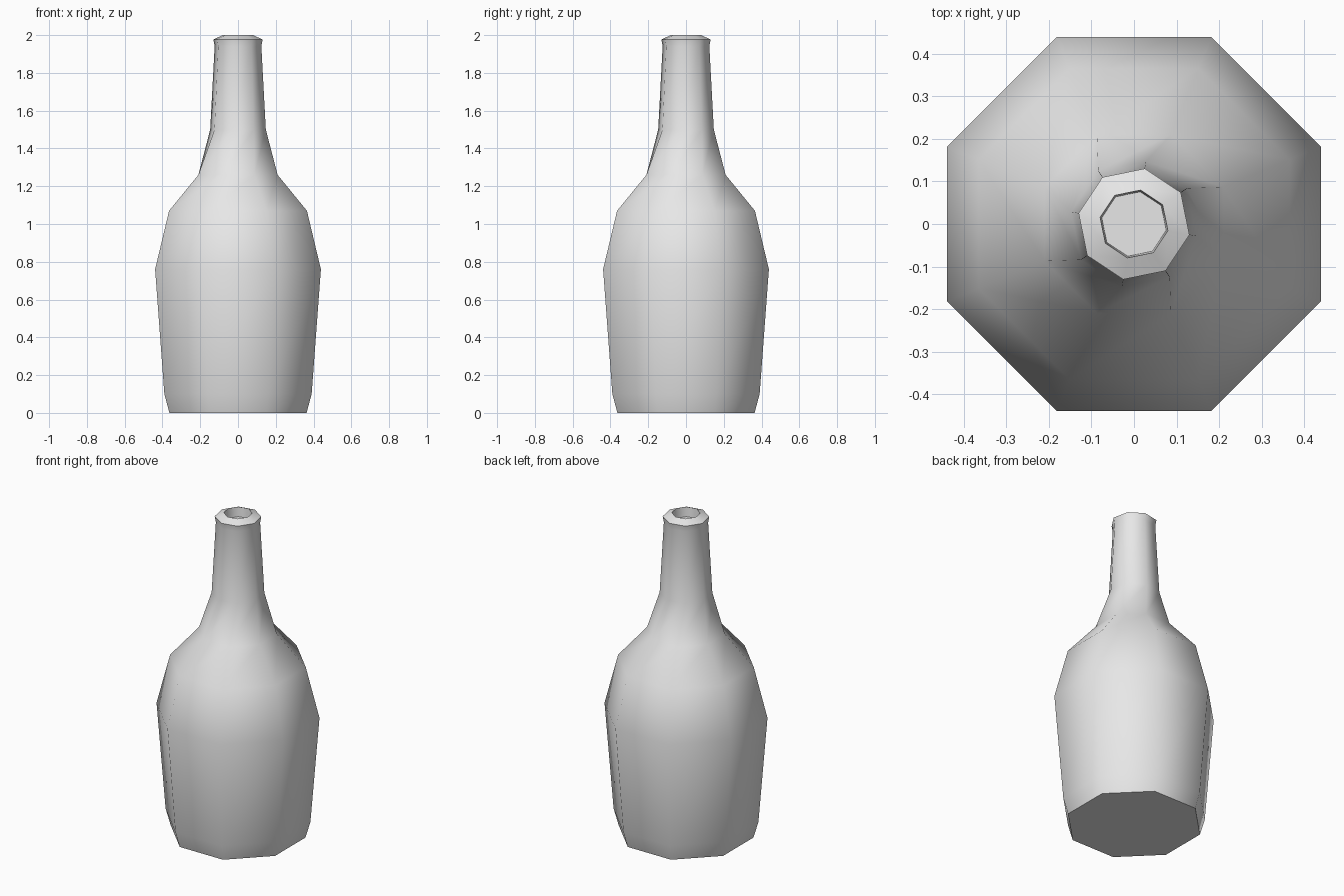
import bpy
import bmesh
from math import cos, sin, radians

cube = bpy.data.objects.get("Cube")
if cube:
    bpy.data.objects.remove(cube, do_unlink=True)

SIDES = 8
STEP = 360 / SIDES
TWIST = 11.5  # the neck is turned slightly against the body

# Bottle material
grey = bpy.data.materials.new("plain grey")
grey.use_nodes = True
colour = (0.8, 0.8, 0.8, 1)
grey.diffuse_color = colour
grey.node_tree.nodes["Principled BSDF"].inputs["Base Color"].default_value = colour

# Rings from base to mouth: corner radius, height, turn
body = [(0.393, 0.0), (0.422, 0.1), (0.475, 0.76), (0.395, 1.07), (0.227, 1.26)]
neck = [(0.15, 1.5), (0.126, 1.94), (0.1325, 1.977), (0.081, 2.0), (0.077, 1.94)]
rings = [(r, z, 0) for r, z in body] + [(r, z, TWIST) for r, z in neck]


def add_ring(bm, radius, z, turn):
    angles = [radians(STEP * (i + 0.5) + turn) for i in range(SIDES)]
    return [bm.verts.new((radius * cos(a), radius * sin(a), z)) for a in angles]


# Body, neck, lip and recessed mouth as one skin
bm = bmesh.new()
loops = [add_ring(bm, *ring) for ring in rings]
for low, high in zip(loops, loops[1:]):
    for i in range(SIDES):
        j = (i + 1) % SIDES
        bm.faces.new((low[i], low[j], high[j], high[i]))

# Base and mouth floor
bm.faces.new(reversed(loops[0]))
bm.faces.new(loops[-1])

mesh = bpy.data.meshes.new("bottle")
bm.to_mesh(mesh)
bm.free()
mesh.materials.append(grey)
bottle = bpy.data.objects.new("bottle", mesh)
bpy.context.collection.objects.link(bottle)

# Smooth sides with crisp base and lip
bpy.ops.object.select_all(action="DESELECT")
bottle.select_set(True)
bpy.context.view_layer.objects.active = bottle
bpy.ops.object.shade_smooth_by_angle(angle=radians(55))
